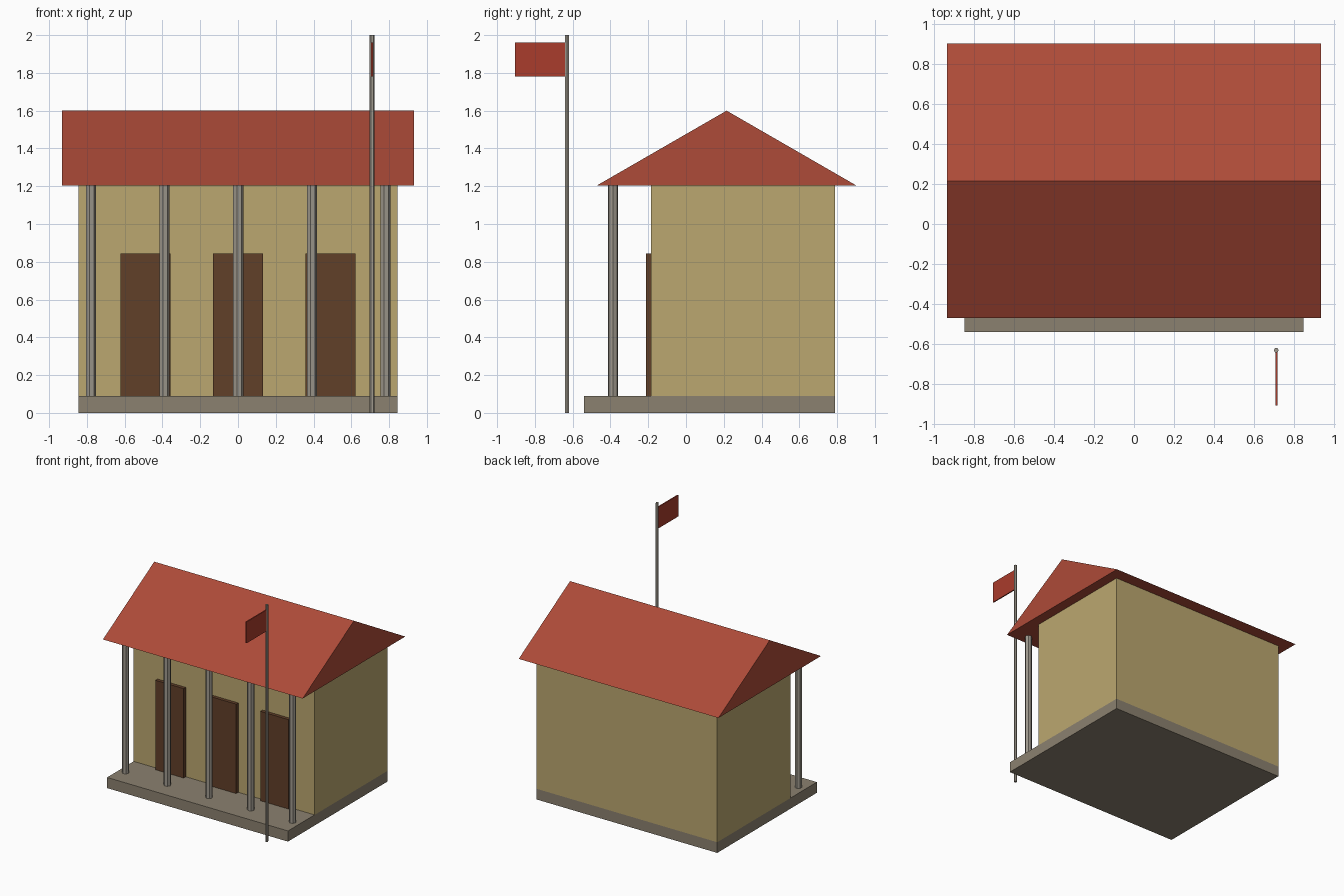
import bpy, bmesh, math

if "Cube" in bpy.data.objects:
    bpy.data.objects.remove(bpy.data.objects["Cube"])


def material(name, rgb):
    m = bpy.data.materials.new(name)
    m.diffuse_color = (*rgb, 1)
    m.use_nodes = True
    m.node_tree.nodes["Principled BSDF"].inputs["Base Color"].default_value = m.diffuse_color
    return m


STONE = material("stone", (0.26, 0.22, 0.16))
WALL = material("plaster", (0.50, 0.39, 0.16))
ROOF = material("roof_tile", (0.42, 0.07, 0.04))
WOOD = material("dark_wood", (0.12, 0.05, 0.022))
POST = material("pale_stone", (0.35, 0.32, 0.27))
CLOTH = material("flag_cloth", (0.40, 0.045, 0.025))


def finish(name, bm, mat):
    bmesh.ops.recalc_face_normals(bm, faces=bm.faces)
    mesh = bpy.data.meshes.new(name)
    bm.to_mesh(mesh)
    bm.free()
    mesh.materials.append(mat)
    ob = bpy.data.objects.new(name, mesh)
    bpy.context.collection.objects.link(ob)
    return ob


def prism(name, profile, x0, x1, mat):
    """Extrude a (y, z) profile along x."""
    bm = bmesh.new()
    face = bm.faces.new([bm.verts.new((x0, y, z)) for y, z in profile])
    ext = bmesh.ops.extrude_face_region(bm, geom=[face])
    moved = [v for v in ext["geom"] if isinstance(v, bmesh.types.BMVert)]
    bmesh.ops.translate(bm, verts=moved, vec=(x1 - x0, 0, 0))
    return finish(name, bm, mat)


def box(name, x0, x1, y0, y1, z0, z1, mat):
    return prism(name, [(y0, z0), (y1, z0), (y1, z1), (y0, z1)], x0, x1, mat)


def post(name, x, y, z0, z1, r, sides, mat):
    """Faceted upright with its first corner on +x."""
    bm = bmesh.new()
    bmesh.ops.create_cone(bm, cap_ends=True, segments=sides,
                          radius1=r, radius2=r, depth=z1 - z0)
    a = -math.pi / 2
    for v in bm.verts:
        vx, vy = v.co.x, v.co.y
        v.co.x = x + vx * math.cos(a) - vy * math.sin(a)
        v.co.y = y + vx * math.sin(a) + vy * math.cos(a)
        v.co.z += (z0 + z1) / 2
    return finish(name, bm, mat)


# Plinth, hall and gabled roof
box("plinth", -0.845, 0.845, -0.54, 0.79, 0, 0.09, STONE)
box("hall", -0.845, 0.845, -0.185, 0.79, 0.09, 1.205, WALL)
prism("roof", [(-0.47, 1.205), (0.90, 1.205), (0.215, 1.60)], -0.933, 0.933, ROOF)

# Doors
for i, x in enumerate((-0.49, 0, 0.49)):
    box(f"door_{i + 1}", x - 0.132, x + 0.132, -0.213, -0.185, 0.09, 0.845, WOOD)

# Porch columns
for i in range(5):
    post(f"column_{i + 1}", (i - 2) * 0.39, -0.386, 0.09, 1.205, 0.028, 7, POST)

# Flagpole and flag
post("flagpole", 0.71, -0.63, 0, 2.0, 0.0125, 6, POST)
box("flag", 0.705, 0.715, -0.905, -0.63, 1.78, 1.96, CLOTH)
